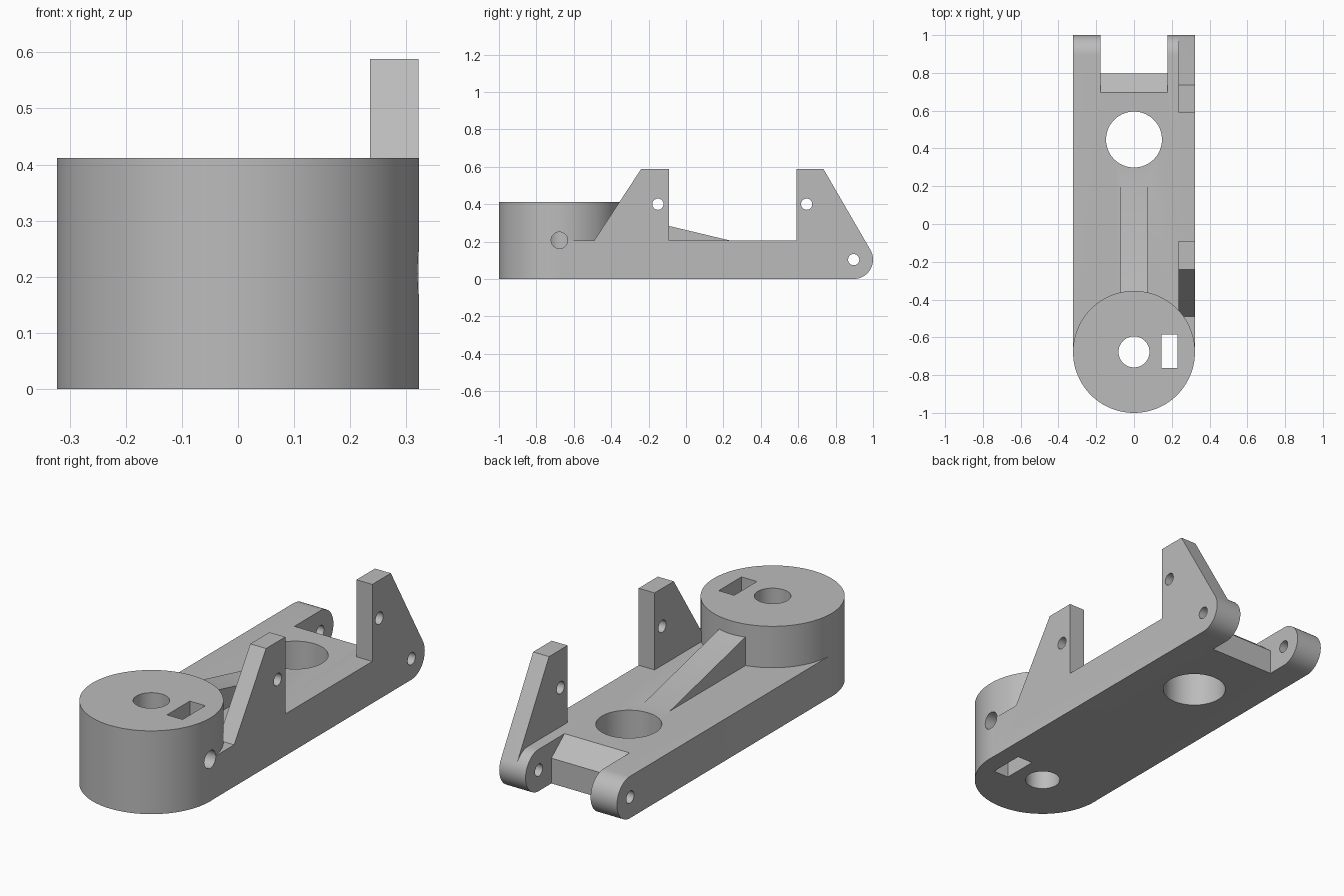
import bpy, bmesh, math
from mathutils import Matrix, Vector

old = bpy.data.objects.get("Cube")
if old:
    bpy.data.objects.remove(old, do_unlink=True)

HALF = 0.322            # half width of the arm
TOP = 0.207             # plate thickness
HUB_Y, HUB_H = -0.677, 0.412
EAR_R = TOP / 2
EAR_Y = 1 - EAR_R

grey = bpy.data.materials.new("plain grey")
grey.use_nodes = True
colour = (0.5, 0.5, 0.5, 1)
grey.diffuse_color = colour
grey.node_tree.nodes["Principled BSDF"].inputs["Base Color"].default_value = colour


def finish(name, bm):
    bmesh.ops.recalc_face_normals(bm, faces=bm.faces)
    mesh = bpy.data.meshes.new(name)
    bm.to_mesh(mesh)
    bm.free()
    mesh.materials.append(grey)
    obj = bpy.data.objects.new(name, mesh)
    bpy.context.collection.objects.link(obj)
    return obj


def extrude_x(name, profile, x0, x1):
    """Extrude a (y, z) outline across the width."""
    bm = bmesh.new()
    face = bm.faces.new([bm.verts.new((x0, y, z)) for y, z in profile])
    new = bmesh.ops.extrude_face_region(bm, geom=[face])["geom"]
    moved = [v for v in new if isinstance(v, bmesh.types.BMVert)]
    bmesh.ops.translate(bm, verts=moved, vec=(x1 - x0, 0, 0))
    return finish(name, bm)


def box(name, x0, x1, y0, y1, z0, z1):
    return extrude_x(name, [(y0, z0), (y1, z0), (y1, z1), (y0, z1)], x0, x1)


def cylinder(name, radius, start, end, sides=64):
    a, b = Vector(start), Vector(end)
    turn = (b - a).to_track_quat("Z", "Y").to_matrix().to_4x4()
    bm = bmesh.new()
    bmesh.ops.create_cone(bm, cap_ends=True, segments=sides, radius1=radius,
                          radius2=radius, depth=(b - a).length,
                          matrix=Matrix.Translation((a + b) / 2) @ turn)
    return finish(name, bm)


def combine(target, tool, operation):
    tool.hide_render = True
    mod = target.modifiers.new(tool.name, "BOOLEAN")
    mod.operation, mod.solver, mod.object = operation, "EXACT", tool
    bpy.context.view_layer.objects.active = target
    bpy.ops.object.modifier_apply(modifier=mod.name)
    bpy.data.objects.remove(tool, do_unlink=True)


def ear_point(degrees):
    a = math.radians(degrees)
    return (EAR_Y + EAR_R * math.cos(a), EAR_R + EAR_R * math.sin(a))


# Flat arm with a rounded hinge end
arc = [ear_point(-90 + 7.5 * i) for i in range(25)]
arm = extrude_x("arm_body", [(HUB_Y, 0)] + arc + [(HUB_Y, TOP)], -HALF, HALF)

# Hub, sloping rib and the two upright brackets
hub = cylinder("hub", HALF + 0.001, (0, HUB_Y, 0), (0, HUB_Y, HUB_H), 96)
rib = extrude_x("rib", [(-0.5, 0.1), (0.23, 0.1), (0.23, TOP), (-0.5, 0.381)],
                -0.072, 0.072)
front_bracket = extrude_x("front_bracket", [
    (-0.49, 0.1), (-0.09, 0.1), (-0.09, 0.588), (-0.24, 0.588), (-0.49, TOP)],
    0.235, HALF)
rear_bracket = extrude_x("rear_bracket", [
    (0.59, EAR_R), (EAR_Y, EAR_R), ear_point(30), (0.735, 0.588), (0.59, 0.588)],
    0.235, HALF)
for part in (hub, rib, front_bracket, rear_bracket):
    combine(arm, part, "UNION")

# Hinge notch with a chamfered inner edge
notch = extrude_x("notch_cutter", [
    (0.798, -0.1), (1.1, -0.1), (1.1, 0.3), (0.695, 0.3), (0.695, TOP),
    (0.798, 0.125)], -0.178, 0.178)

# Upright holes, slot, and cross holes
cutters = [
    notch,
    cylinder("shaft_cutter", 0.082, (0, HUB_Y, -0.1), (0, HUB_Y, 0.6)),
    cylinder("arm_hole_cutter", 0.148, (0, 0.447, -0.1), (0, 0.447, 0.6)),
    box("slot_cutter", 0.145, 0.23, -0.762, -0.584, -0.1, 0.6),
    cylinder("screw_cutter", 0.044, (0, HUB_Y, TOP), (0.5, HUB_Y, TOP), 32),
    cylinder("hinge_cutter", 0.03, (-0.5, EAR_Y, EAR_R), (0.5, EAR_Y, EAR_R), 32),
]
for y in (-0.15, 0.645):
    cutters.append(cylinder("bracket_hole_cutter", 0.03, (0.1, y, 0.4),
                            (0.5, y, 0.4), 32))
for tool in cutters:
    combine(arm, tool, "DIFFERENCE")

# Smooth the round walls and keep the edges sharp
bpy.ops.object.select_all(action="DESELECT")
arm.select_set(True)
bpy.context.view_layer.objects.active = arm
bpy.ops.object.shade_smooth_by_angle(angle=math.radians(25))
